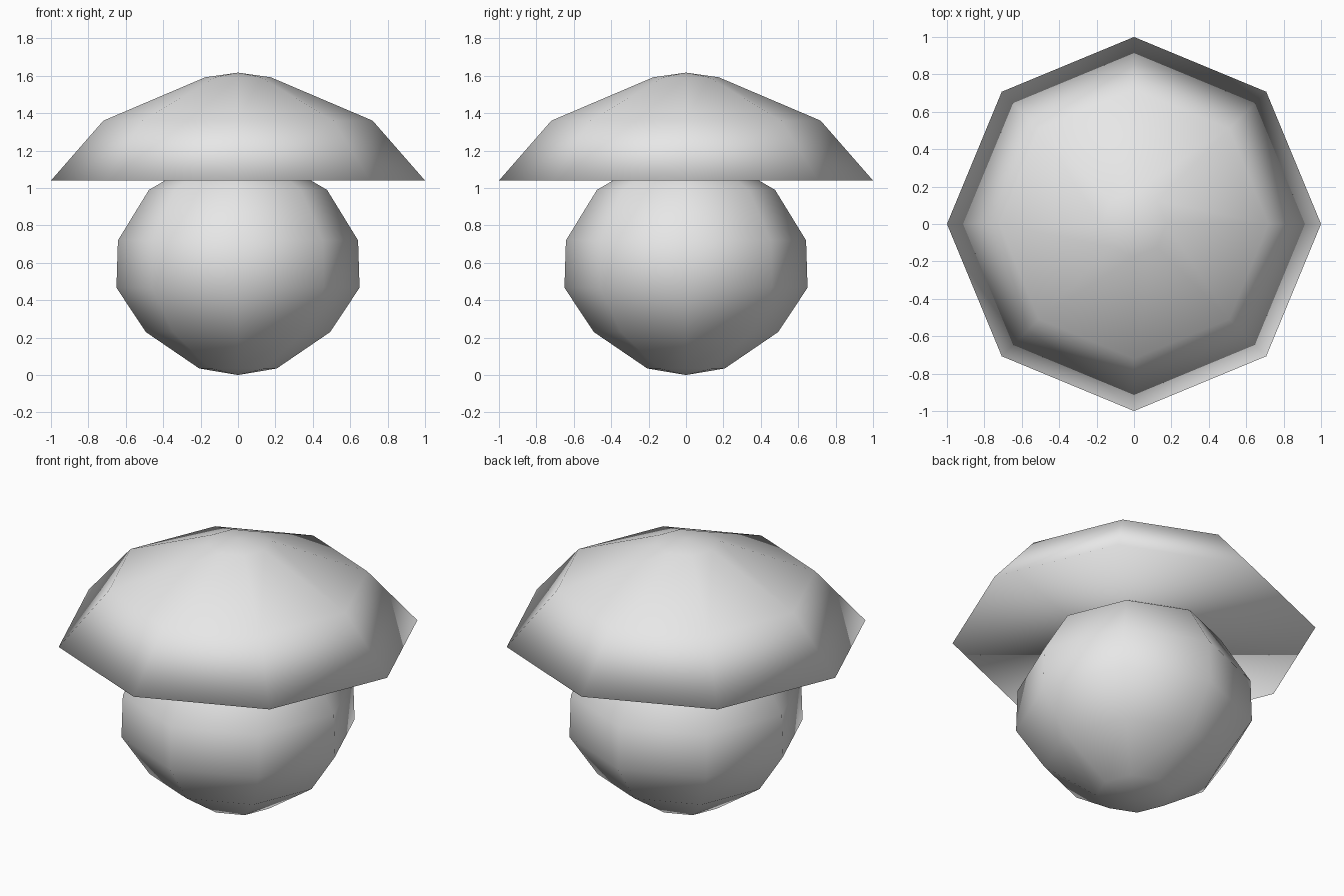
import bpy, bmesh
from math import cos, sin, pi

cube = bpy.data.objects.get("Cube")
if cube:
    bpy.data.objects.remove(cube, do_unlink=True)

SIDES = 8

grey = bpy.data.materials.new("plain_grey")
grey.use_nodes = True
grey.diffuse_color = (0.8, 0.8, 0.8, 1)
grey.node_tree.nodes["Principled BSDF"].inputs["Base Color"].default_value = (0.8, 0.8, 0.8, 1)


def lathe(name, profile):
    """Turn (radius, height) points around z; zero radius is a pole, open ends get a flat lid."""
    bm = bmesh.new()
    rings = []
    for r, z in profile:
        count = SIDES if r else 1
        rings.append([bm.verts.new((r * cos(2 * pi * i / SIDES), r * sin(2 * pi * i / SIDES), z))
                      for i in range(count)])
    for low, high in zip(rings, rings[1:]):
        for i in range(SIDES):
            j = (i + 1) % SIDES
            if len(low) == 1:
                bm.faces.new((low[0], high[j], high[i]))
            elif len(high) == 1:
                bm.faces.new((low[i], low[j], high[0]))
            else:
                bm.faces.new((low[i], low[j], high[j], high[i]))
    if len(rings[0]) > 1:
        bm.faces.new(rings[0])
    bmesh.ops.recalc_face_normals(bm, faces=bm.faces[:])
    for f in bm.faces:
        f.smooth = True
    mesh = bpy.data.meshes.new(name)
    bm.to_mesh(mesh)
    bm.free()
    mesh.materials.append(grey)
    obj = bpy.data.objects.new(name, mesh)
    bpy.context.scene.collection.objects.link(obj)
    return obj


# Bulbous stem, its top tucked inside the cap
lathe("mushroom_stem", [(0, 0), (0.207, 0.035), (0.493, 0.23), (0.65, 0.467),
                        (0.642, 0.72), (0.476, 0.99), (0.2, 1.15), (0, 1.18)])

# Wide cap with a flat underside
lathe("mushroom_cap", [(1, 1.04), (0.72, 1.36), (0.175, 1.592), (0, 1.617)])
